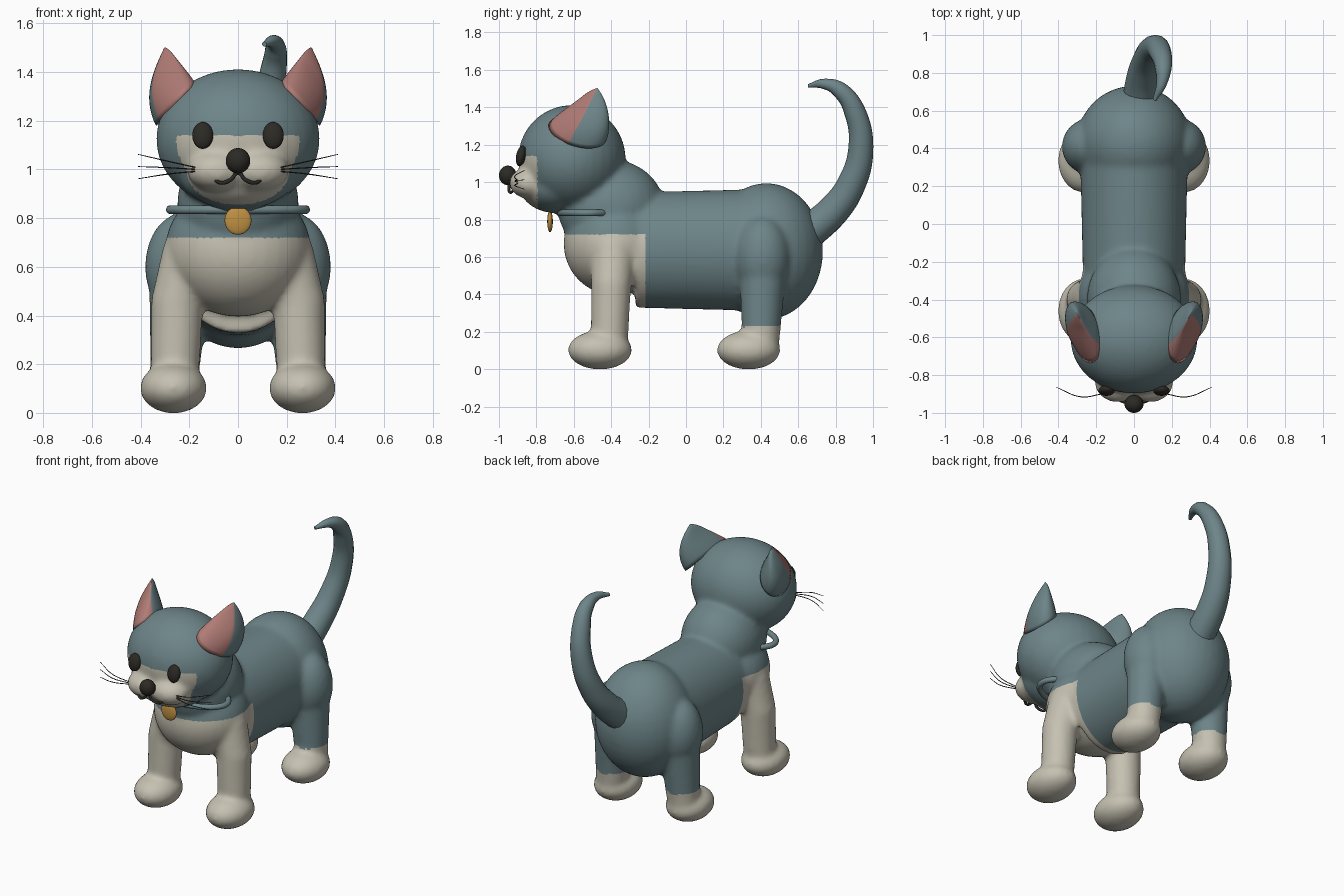
import bpy
import bmesh
import math
from mathutils import Vector, Matrix

cube = bpy.data.objects.get("Cube")
if cube:
    bpy.data.objects.remove(cube)


def material(name, rgb):
    m = bpy.data.materials.new(name)
    m.use_nodes = True
    color = (*rgb, 1)
    m.diffuse_color = color
    bsdf = next(n for n in m.node_tree.nodes if n.type == "BSDF_PRINCIPLED")
    bsdf.inputs["Base Color"].default_value = color
    bsdf.inputs["Roughness"].default_value = 0.7
    return m


TEAL = material("grey teal fur", (0.155, 0.235, 0.25))
CREAM = material("cream fur", (0.56, 0.53, 0.44))
PINK = material("ear pink", (0.44, 0.2, 0.18))
DARK = material("dark brown", (0.025, 0.023, 0.018))
GOLD = material("gold", (0.52, 0.28, 0.055))


def add_object(name, bm, *mats):
    mesh = bpy.data.meshes.new(name)
    bm.to_mesh(mesh)
    bm.free()
    for m in mats:
        mesh.materials.append(m)
    mesh.shade_smooth()
    obj = bpy.data.objects.new(name, mesh)
    bpy.context.collection.objects.link(obj)
    return obj


def ball(bm, center, radii, tilt=0):
    mat = (Matrix.Translation(center) @ Matrix.Rotation(tilt, 4, "X")
           @ Matrix.Diagonal((*radii, 1)))
    bmesh.ops.create_uvsphere(bm, u_segments=32, v_segments=20, radius=1, matrix=mat)


def limb(bm, stops, steps=10):
    # chain of overlapping balls between (position, radius) stops
    for (p, r), (q, s) in zip(stops, stops[1:]):
        for i in range(steps + 1):
            t = i / steps
            ball(bm, Vector(p).lerp(Vector(q), t), [r + (s - r) * t] * 3)


def tube(name, points, bevel, mat):
    # smooth curve through (x, y, z, radius) points
    cu = bpy.data.curves.new(name, "CURVE")
    cu.dimensions = "3D"
    cu.bevel_depth = bevel
    cu.bevel_resolution = 5
    cu.resolution_u = 10
    cu.use_fill_caps = True
    sp = cu.splines.new("BEZIER")
    sp.bezier_points.add(len(points) - 1)
    for bp, (x, y, z, r) in zip(sp.bezier_points, points):
        bp.co = (x, y, z)
        bp.radius = r
        bp.handle_left_type = bp.handle_right_type = "AUTO"
    cu.materials.append(mat)
    obj = bpy.data.objects.new(name, cu)
    bpy.context.collection.objects.link(obj)
    return obj


# Body, head and legs, fused into one skin
bm = bmesh.new()
ball(bm, (0, -0.61, 1.125), (0.337, 0.288, 0.287))          # head
ball(bm, (0, -0.7, 0.98), (0.24, 0.19, 0.145))              # jaw
ball(bm, (0, -0.4, 0.86), (0.25, 0.285, 0.26))              # neck
ball(bm, (0, -0.38, 0.67), (0.3, 0.275, 0.275))             # chest
ball(bm, (0, 0.43, 0.63), (0.305, 0.303, 0.365))            # rump
belly = Matrix.Translation((0, 0.05, 0.637)) @ Matrix.Diagonal((0.285, 1, 0.325, 1))
bmesh.ops.create_cone(bm, cap_ends=True, segments=48, radius1=0.95, radius2=1,
                      depth=0.64, matrix=belly @ Matrix.Rotation(-math.pi / 2, 4, "X"))
for s in (-1, 1):
    ball(bm, (s * 0.085, -0.835, 0.995), (0.125, 0.11, 0.085))   # muzzle
    limb(bm, [((s * 0.19, -0.39, 0.64), 0.125), ((s * 0.25, -0.4, 0.45), 0.108),
              ((s * 0.26, -0.41, 0.15), 0.1)])
    ball(bm, (s * 0.265, -0.46, 0.102), (0.138, 0.172, 0.104))
    ball(bm, (s * 0.23, 0.41, 0.6), (0.152, 0.15, 0.22))         # haunch
    limb(bm, [((s * 0.24, 0.41, 0.5), 0.125), ((s * 0.262, 0.4, 0.15), 0.1)])
    ball(bm, (s * 0.265, 0.335, 0.102), (0.138, 0.17, 0.104))
rough = add_object("rough_body", bm)
rm = rough.modifiers.new("fuse", "REMESH")
rm.mode = "VOXEL"
rm.voxel_size = 0.014
sm = rough.modifiers.new("soften", "SMOOTH")
sm.factor = 0.5
sm.iterations = 12
graph = bpy.context.evaluated_depsgraph_get()
skin = bpy.data.meshes.new_from_object(rough.evaluated_get(graph))
bpy.data.objects.remove(rough)
skin.name = "body"
skin.materials.clear()
skin.materials.append(TEAL)
skin.materials.append(CREAM)
body = bpy.data.objects.new("body", skin)
bpy.context.collection.objects.link(body)
skin.shade_smooth()
# Cream paws, bib and muzzle
for p in skin.polygons:
    x, y, z = p.center
    paw = z < 0.225
    bib = z < 0.72 and y < -0.22
    muzzle = y < -0.795 and z < 1.138
    p.material_index = int(paw or bib or muzzle)


# Ears: tapered cups with a dented pink front
def ear(name, s):
    bm = bmesh.new()
    base, tip = Vector((0.255, -0.58, 1.265)), Vector((0.302, -0.475, 1.5))
    wide, front = Vector((0.08, 0.01, -0.08)), Vector((-0.02, -0.155, 0.03))
    n = 32
    rings = []
    for i in range(13):
        t = i / 12
        size = max(0.03, (1 - t ** 1.7) ** 0.85)
        c = base.lerp(tip, t) + Vector((0.025, 0, 0)) * math.sin(math.pi * t)
        ring = []
        for k in range(n):
            a = 2 * math.pi * k / n
            f = math.sin(a)
            if f > 0.3:
                f = 0.3 + (f - 0.3) * (1 - 0.75 * min(1, t * 1.6))
            co = c + (wide * math.cos(a) + front * f) * size
            ring.append(bm.verts.new((s * co.x, co.y, co.z)))
        rings.append(ring)
    for lo, hi in zip(rings, rings[1:]):
        for k in range(n):
            j = (k + 1) % n
            face = bm.faces.new((lo[k], lo[j], hi[j], hi[k]))
            face.material_index = int(math.sin(2 * math.pi * (k + 0.5) / n) > 0.3)
    bm.faces.new(rings[0])
    bm.faces.new(rings[-1])
    bmesh.ops.recalc_face_normals(bm, faces=bm.faces)
    add_object(name, bm, TEAL, PINK)


for side, s in (("left", 1), ("right", -1)):
    ear(side + "_ear", s)
    # Eyes
    bm = bmesh.new()
    ball(bm, (s * 0.145, -0.882, 1.14), (0.043, 0.026, 0.056), -0.2)
    add_object(side + "_eye", bm, DARK)
    # Whiskers
    for i, rise in enumerate((-0.05, 0, 0.05)):
        tube(f"{side}_whisker_{i + 1}",
             [(s * 0.17, -0.9, 1.0 + rise * 0.15, 1),
              (s * 0.28, -0.915, 1.007 + rise * 0.5, 1),
              (s * 0.41, -0.865, 1.012 + rise, 0.6)], 0.0025, DARK)

# Nose
bm = bmesh.new()
ball(bm, (0, -0.953, 1.036), (0.05, 0.047, 0.052))
add_object("nose", bm, DARK)

# Mouth
half = [(0.1, -0.918, 0.958, 0.7), (0.065, -0.938, 0.945, 1), (0.03, -0.947, 0.958, 1)]
tube("mouth", [(-x, y, z, r) for x, y, z, r in half] + [(0, -0.945, 0.985, 1)]
     + half[::-1], 0.008, DARK)

# Collar and tag
ring = [(0.278 * math.cos(a), -0.525 + 0.147 * math.sin(a), 0.835, 1)
        for a in (math.tau * k / 16 for k in range(16))]
collar = tube("collar", ring, 0.018, TEAL)
collar.data.splines[0].use_cyclic_u = True
bm = bmesh.new()
ball(bm, (0, -0.727, 0.79), (0.055, 0.015, 0.058))
add_object("collar_tag", bm, GOLD)

# Tail
tube("tail", [(0.03, 0.64, 0.72, 0.095), (0.05, 0.79, 0.85, 0.086),
              (0.075, 0.88, 0.98, 0.077), (0.11, 0.934, 1.17, 0.067),
              (0.14, 0.905, 1.37, 0.058), (0.155, 0.825, 1.49, 0.045),
              (0.145, 0.74, 1.525, 0.028), (0.108, 0.655, 1.515, 0.01)], 1, TEAL)
